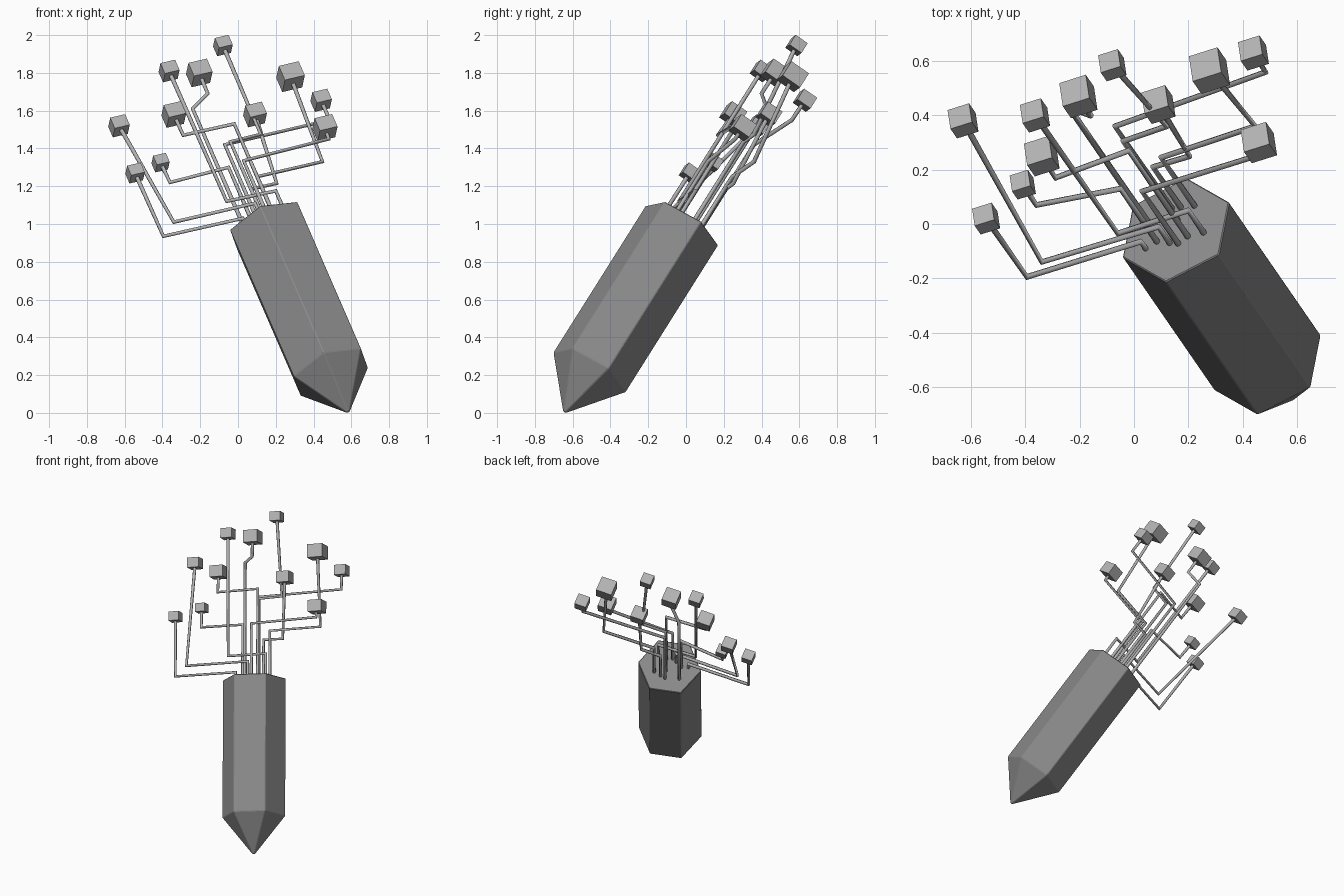
import bpy, bmesh, math
from mathutils import Vector, Matrix

if "Cube" in bpy.data.objects:
    bpy.data.objects.remove(bpy.data.objects["Cube"])

# Tilted frame of the pencil: long axis, side axis, facing axis
TIP = Vector((0.583, -0.643, 0.005))
AXIS = Vector((-0.345, 0.50, 0.794)).normalized()
SIDE = Vector((0.928, 0.297, 0.223))
SIDE = (SIDE - AXIS * SIDE.dot(AXIS)).normalized()
FACE = SIDE.cross(AXIS)
LENGTH, CONE, RADIUS = 1.243, 0.265, 0.222
TOP = TIP + AXIS * LENGTH
ROT = Matrix((SIDE, -FACE, AXIS)).transposed().to_4x4()


def grey(name, v):
    m = bpy.data.materials.new(name)
    m.diffuse_color = (v, v, v, 1)
    m.use_nodes = True
    m.node_tree.nodes["Principled BSDF"].inputs["Base Color"].default_value = m.diffuse_color
    return m


DARK, MID = grey("dark_grey", 0.25), grey("mid_grey", 0.45)


def mesh_object(name, bm, mat):
    bmesh.ops.recalc_face_normals(bm, faces=bm.faces)
    me = bpy.data.meshes.new(name)
    bm.to_mesh(me)
    bm.free()
    me.materials.append(mat)
    ob = bpy.data.objects.new(name, me)
    bpy.context.collection.objects.link(ob)
    return ob


# Hexagonal pencil body with sharpened end
bm = bmesh.new()
rings = []
for dist, rad in ((0, 0.01), (CONE, RADIUS), (LENGTH, RADIUS)):
    ring = []
    for k in range(6):
        a = math.radians(48 + 60 * k)
        ring.append(bm.verts.new(TIP + AXIS * dist
                                 + (SIDE * math.cos(a) + FACE * math.sin(a)) * rad))
    rings.append(ring)
for lo, hi in zip(rings, rings[1:]):
    for k in range(6):
        bm.faces.new((lo[k], lo[(k + 1) % 6], hi[(k + 1) % 6], hi[k]))
bm.faces.new(rings[0])
bm.faces.new(rings[-1])
body = mesh_object("pencil_body", bm, DARK)
bev = body.modifiers.new("soft_edges", 'BEVEL')
bev.width, bev.segments = 0.004, 1


def node(index, size, *path):
    """Block at the first path point, wire through the rest and into the pencil top."""
    pts = [Vector(p) for p in path]
    bm = bmesh.new()
    shape = Matrix.Diagonal((1, 1, 0.83, 1))  # blocks are a little flat
    bmesh.ops.create_cube(bm, size=size,
                          matrix=Matrix.Translation(pts[0]) @ ROT @ shape)
    mesh_object(f"node_cube_{index}", bm, MID)
    # last leg runs down the pencil axis to just inside the top face
    pts.append(pts[-1] - AXIS * ((pts[-1] - TOP).dot(AXIS) + 0.02))
    cu = bpy.data.curves.new(f"wire_{index}", 'CURVE')
    cu.dimensions = '3D'
    cu.bevel_depth, cu.bevel_resolution = 0.0115, 2
    cu.use_fill_caps = True
    cu.materials.append(MID)
    sp = cu.splines.new('POLY')
    sp.points.add(len(pts) - 1)
    for p, co in zip(sp.points, pts):
        p.co = (*co, 1)
    bpy.context.collection.objects.link(bpy.data.objects.new(f"wire_{index}", cu))


# Branching nodes, left to right
node(1, 0.085, (-.63, .38, 1.52), (-.34, -.14, 1.01), (.09, -.01, 1.11))
node(2, 0.077, (-.545, .02, 1.27), (-.395, -.195, .935), (.025, -.065, 1.03))
node(3, 0.072, (-.41, .145, 1.325), (-.36, .07, 1.22), (-.05, .13, 1.30))
node(4, 0.098, (-.34, .25, 1.58), (-.29, .17, 1.47), (-.02, .27, 1.53))
node(5, 0.083, (-.365, .40, 1.81), (-.06, -.035, 1.12), (.20, .05, 1.175))
node(6, 0.105, (-.205, .47, 1.80), (-.16, .40, 1.69), (-.24, .43, 1.61))
node(7, 0.078, (-.08, .585, 1.945), (.12, .36, 1.475), (-.04, .305, 1.435))
node(8, 0.094, (.09, .44, 1.58), (.205, .25, 1.215), (.07, .21, 1.185))
node(9, 0.113, (.278, .565, 1.78), (.447, .36, 1.33), (.10, .245, 1.25))
node(10, 0.085, (.44, .63, 1.655), (.485, .56, 1.55), (-.07, .36, 1.42))
node(11, 0.10, (.46, .30, 1.51), (.48, .26, 1.45), (.03, .12, 1.335))
